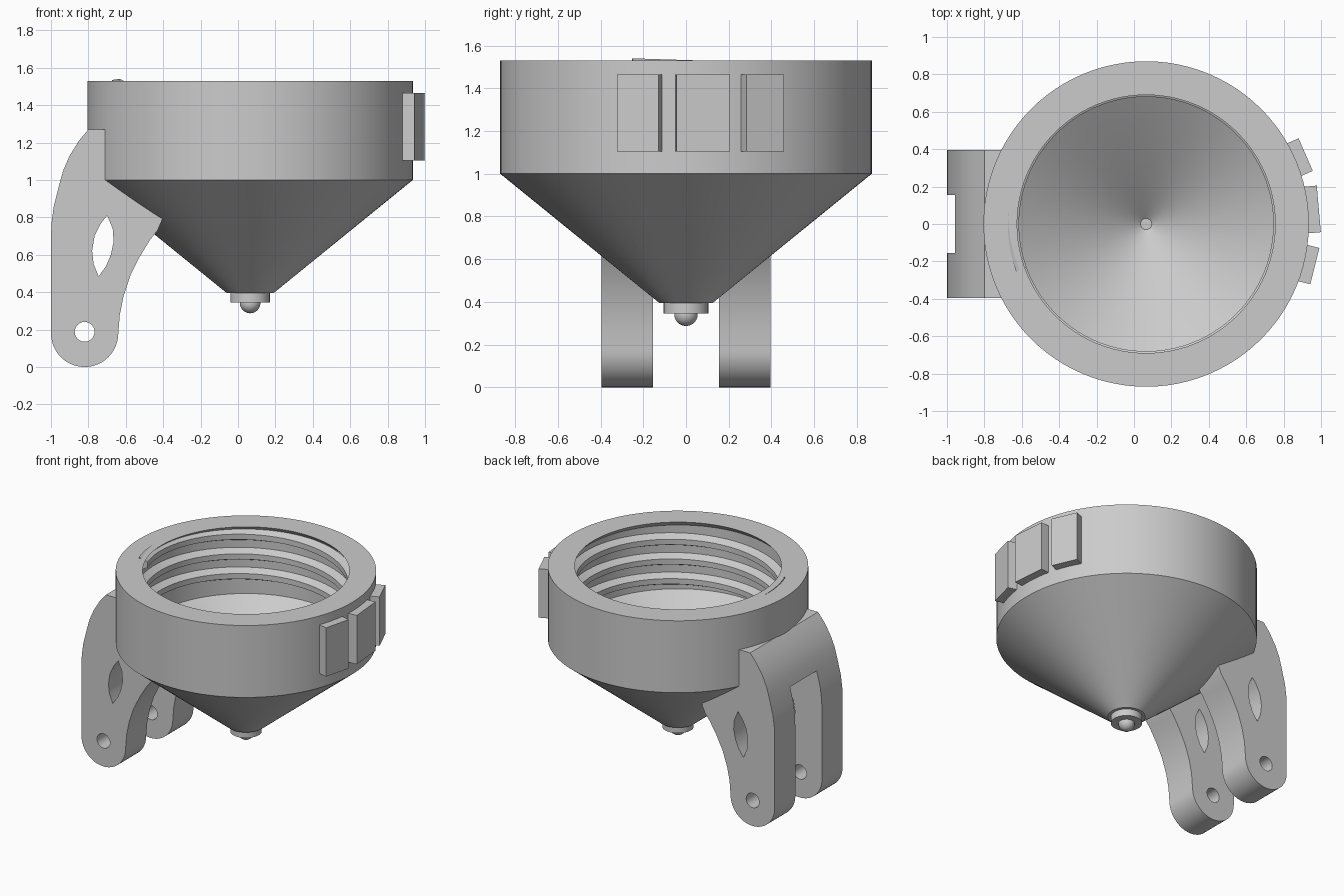
import bpy, bmesh
from math import sin, cos, pi, radians, sqrt
from mathutils import Matrix

cube = bpy.data.objects.get("Cube")
if cube:
    bpy.data.objects.remove(cube, do_unlink=True)

CX = 0.065      # axis of the funnel
SEG = 96


def select_only(ob):
    bpy.ops.object.select_all(action='DESELECT')
    ob.select_set(True)
    bpy.context.view_layer.objects.active = ob


def finish(name, bm, x=CX):
    bmesh.ops.recalc_face_normals(bm, faces=bm.faces)
    me = bpy.data.meshes.new(name)
    bm.to_mesh(me)
    bm.free()
    ob = bpy.data.objects.new(name, me)
    ob.location.x = x
    bpy.context.collection.objects.link(ob)
    select_only(ob)
    bpy.ops.object.shade_smooth_by_angle(angle=radians(30))
    return ob


def lathe(name, profile, seg=SEG):
    """Revolve a list of (radius, z) points around the funnel axis."""
    bm = bmesh.new()
    vs = [bm.verts.new((r, 0, z)) for r, z in profile]
    es = [bm.edges.new(pair) for pair in zip(vs, vs[1:])]
    bmesh.ops.spin(bm, geom=vs + es, axis=(0, 0, 1), cent=(0, 0, 0),
                   steps=seg, angle=2 * pi, use_merge=True)
    bmesh.ops.remove_doubles(bm, verts=bm.verts, dist=0.0001)
    return finish(name, bm)


def plate(name, outlines, y, half_width):
    """Extrude x-z outlines along y; inner outlines become holes."""
    cu = bpy.data.curves.new(name, 'CURVE')
    cu.dimensions = '2D'
    cu.fill_mode = 'BOTH'
    cu.extrude = half_width
    for pts in outlines:
        sp = cu.splines.new('POLY')
        sp.points.add(len(pts) - 1)
        for p, (x, z) in zip(sp.points, pts):
            p.co = (x, z, 0, 1)
        sp.use_cyclic_u = True
    ob = bpy.data.objects.new(name, cu)
    bpy.context.collection.objects.link(ob)
    ob.location.y = y
    ob.rotation_euler.x = pi / 2
    select_only(ob)
    bpy.ops.object.convert(target='MESH')
    ob = bpy.context.object
    bm = bmesh.new()
    bm.from_mesh(ob.data)
    bmesh.ops.remove_doubles(bm, verts=bm.verts, dist=0.0001)
    bmesh.ops.recalc_face_normals(bm, faces=bm.faces)
    bm.to_mesh(ob.data)
    bm.free()
    bpy.ops.object.shade_smooth_by_angle(angle=radians(30))


def arc(cx, cz, r, a0, a1, n):
    steps = [radians(a0 + (a1 - a0) * i / n) for i in range(n + 1)]
    return [(cx + r * cos(a), cz + r * sin(a)) for a in steps]


# Hollow funnel with a thick rim
lathe("funnel_body", [(0, 0.395), (0.125, 0.395), (0.87, 1.0), (0.87, 1.53),
                      (0.69, 1.53), (0.73, 1.49), (0.73, 1.02), (0.68, 0.99),
                      (0.03, 0.47), (0, 0.47)])

# Spout collar and ball tip
lathe("spout_collar", [(0, 0.345), (0.105, 0.345), (0.105, 0.41), (0, 0.41)], 32)
lathe("spout_ball", [(0.055 * cos(a), 0.342 + 0.055 * sin(a))
                     for a in (radians(-90 + 15 * i) for i in range(13))], 32)

# Internal screw thread swept along a helix
bm = bmesh.new()
turns, pitch = 3, 0.145
section = [(0.74, -0.05), (0.68, -0.02), (0.68, 0.02), (0.74, 0.05)]
rings = []
for i in range(turns * SEG + 1):
    a = 2 * pi * i / SEG + radians(200)
    z = 1.055 + pitch * i / SEG
    rings.append([bm.verts.new((r * cos(a), r * sin(a), z + dz))
                  for r, dz in section])
for lo, hi in zip(rings, rings[1:]):
    for k in range(4):
        n = (k + 1) % 4
        bm.faces.new((lo[k], lo[n], hi[n], hi[k]))
bm.faces.new(rings[0])
bm.faces.new(rings[-1])
finish("screw_thread", bm)

# Mounting legs with a pin hole and a pointed slot
back = [(-0.8, 1.27), (-0.85, 1.21), (-0.9, 1.13), (-0.935, 1.05), (-0.957, 0.97)]
leg = (back + [(-0.985, 0.86), (-0.997, 0.77), (-1.0, 0.68)]
       + arc(-0.82, 0.18, 0.18, 180, 360, 24)
       + [(-0.632, 0.28), (-0.612, 0.38), (-0.575, 0.49), (-0.525, 0.59),
          (-0.47, 0.68), (-0.43, 0.73), (-0.4, 0.8), (-0.66, 1.02), (-0.68, 1.27)])
pin_hole = arc(-0.82, 0.188, 0.053, 0, 345, 23)
lens = [(-0.7, 0.81), (-0.735, 0.765), (-0.767, 0.7), (-0.78, 0.62),
        (-0.772, 0.55), (-0.745, 0.485), (-0.705, 0.54), (-0.68, 0.6),
        (-0.665, 0.67), (-0.67, 0.74)]
for side, y in (("left", 0.275), ("right", -0.275)):
    plate(side + "_leg", [leg, pin_hole, lens], y, 0.12)

# Web joining the legs against the wall
plate("leg_web", [back + [(-0.69, 0.97), (-0.68, 1.27)]], 0, 0.16)

# Plain raised pads on the outer wall
for i, (angle, width) in enumerate([(-14, 0.2), (5, 0.25), (23.5, 0.19)]):
    bm = bmesh.new()
    reach = sqrt(0.935 ** 2 - (width / 2) ** 2)
    bmesh.ops.create_cube(bm, size=1, matrix=Matrix.Rotation(radians(angle), 4, 'Z')
                          @ Matrix.Translation((reach - 0.06, 0, 1.285))
                          @ Matrix.Diagonal((0.12, width, 0.36, 1)))
    finish("raised_pad_%d" % (i + 1), bm)
